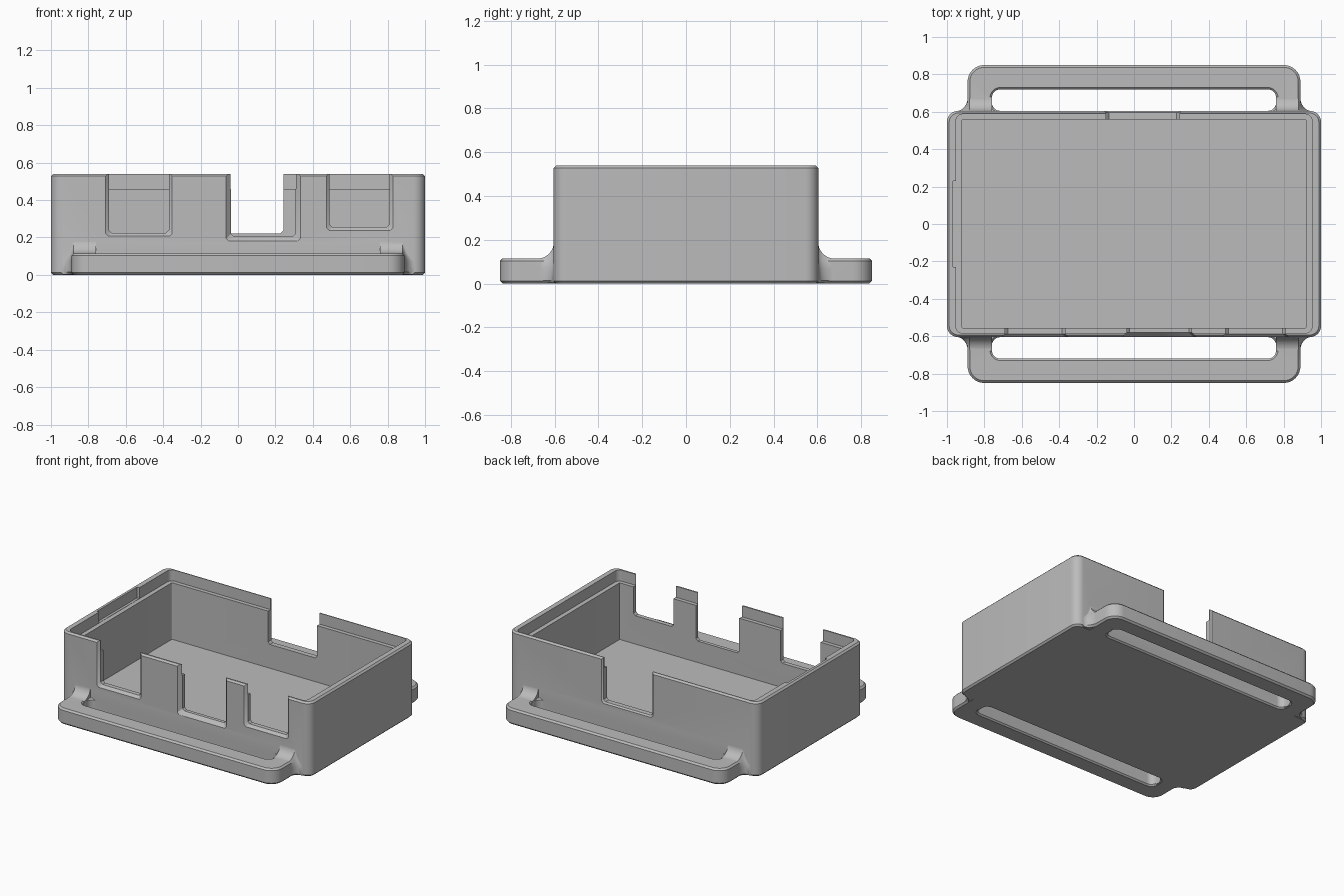
import bpy, bmesh, math

if "Cube" in bpy.data.objects:
    bpy.data.objects.remove(bpy.data.objects["Cube"])

grey = bpy.data.materials.new("plain grey")
grey.diffuse_color = (0.5, 0.5, 0.5, 1)
grey.use_nodes = True
grey.node_tree.nodes["Principled BSDF"].inputs["Base Color"].default_value = grey.diffuse_color


def loft(name, rings):
    """Closed solid through rings that share one point count."""
    bm = bmesh.new()
    rows = [[bm.verts.new(p) for p in ring] for ring in rings]
    n = len(rows[0])
    for a, b in zip(rows, rows[1:]):
        for i in range(n):
            j = (i + 1) % n
            bm.faces.new((a[i], a[j], b[j], b[i]))
    bm.faces.new(rows[0][::-1])
    bm.faces.new(rows[-1])
    bmesh.ops.recalc_face_normals(bm, faces=bm.faces[:])
    mesh = bpy.data.meshes.new(name)
    bm.to_mesh(mesh)
    bm.free()
    mesh.materials.append(grey)
    ob = bpy.data.objects.new(name, mesh)
    bpy.context.collection.objects.link(ob)
    return ob


def rounded_block(name, x0, x1, y0, y1, r, levels):
    """Rounded rectangle stacked over (inset, z) levels."""
    rings = []
    for inset, z in levels:
        rad = max(r - inset, 0.004)
        ring = []
        for k, (x, sx, y, sy) in enumerate(((x1, -1, y1, -1), (x0, 1, y1, -1),
                                            (x0, 1, y0, 1), (x1, -1, y0, 1))):
            cx, cy = x + sx * (inset + rad), y + sy * (inset + rad)
            for i in range(9):
                a = math.pi / 2 * (k + i / 8)
                ring.append((cx + rad * math.cos(a), cy + rad * math.sin(a), z))
        rings.append(ring)
    return loft(name, rings)


def combine(target, tool, operation):
    mod = target.modifiers.new("combine", 'BOOLEAN')
    mod.operation = operation
    mod.solver = 'EXACT'
    mod.object = tool
    bpy.context.view_layer.objects.active = target
    bpy.ops.object.modifier_apply(modifier=mod.name)
    bpy.data.objects.remove(tool, do_unlink=True)


def strap_fillet(sx, sy):
    """Curved web that blends a strap end into the case wall."""
    rings = [[]]
    r = 0.075
    for i in range(9):
        d = r * (1 - math.cos(math.pi / 2 * i / 8))
        f = r - math.sqrt(max(r * r - (r - d) ** 2, 0))
        s = 0.8 * f
        section = [(0.76, 0.003), (0.875 + s, 0.003), (0.889 + s, 0.015),
                   (0.889 + s, 0.07), (0.889 + 0.25 * s, 0.1 + 0.25 * f),
                   (0.879, 0.114 + f), (0.76, 0.114 + f)]
        rings.append([(sx * x, sy * (0.604 + d), z) for x, z in section])
    # root buried in the wall
    rings[0] = [(x, sy * 0.57, z) for x, y, z in rings[1]]
    return loft("strap_fillet", rings)


def port_cutter(x0, x1, z0, side, flare):
    """Open-topped notch whose outer rim is chamfered."""
    wall = 0.605
    c = 0.015
    rings = []
    for y, g in ((0.45, 0), (wall - flare, 0), (wall + 0.03, flare + 0.03)):
        a, b, z = x0 - g, x1 + g, z0 - g
        rings.append([(x, side * y, h) for x, h in (
            (a, 0.7), (a, z + c), (a + c, z), (b - c, z), (b, z + c), (b, 0.7))])
    return loft("port_cutter", rings)


# strap plate with a slot along each long side
case = rounded_block("enclosure_base", -0.89, 0.89, -0.85, 0.85, 0.09,
                     [(0.012, 0), (0, 0.012), (0, 0.103), (0.012, 0.115)])
for y0, y1 in ((0.605, 0.72), (-0.72, -0.605)):
    slot = rounded_block("slot_cutter", -0.76, 0.76, y0, y1, 0.045,
                         [(-0.02, -0.01), (0, 0.01), (0, 0.105), (-0.02, 0.125)])
    combine(case, slot, 'DIFFERENCE')

# case body
body = rounded_block("body", -1, 1, -0.605, 0.605, 0.06,
                     [(0.012, 0), (0, 0.012), (0, 0.528), (0.012, 0.54)])
combine(case, body, 'UNION')

# webs at the four strap ends
for sx in (-1, 1):
    for sy in (-1, 1):
        combine(case, strap_fillet(sx, sy), 'UNION')

# cavity and the lid ledge above it
combine(case, rounded_block("cavity", -0.92, 0.92, -0.555, 0.558, 0.006,
                            [(0, 0.05), (0, 0.7)]), 'DIFFERENCE')
combine(case, rounded_block("lid_ledge", -0.952, 0.952, -0.583, 0.587, 0.035,
                            [(0, 0.46), (0, 0.7)]), 'DIFFERENCE')

# latch recess in the left lip
combine(case, rounded_block("latch_recess", -0.97, -0.93, -0.23, 0.23, 0.004,
                            [(0, 0.462), (0, 0.7)]), 'DIFFERENCE')

# three front ports and one back port
for x0, x1, z0, side, flare in ((-0.69, -0.37, 0.225, -1, 0.018),
                                (-0.038, 0.308, 0.205, -1, 0.025),
                                (0.49, 0.81, 0.255, -1, 0.018),
                                (-0.15, 0.243, 0.222, 1, 0.01)):
    combine(case, port_cutter(x0, x1, z0, side, flare), 'DIFFERENCE')

# smooth the rounded corners, keep edges crisp
bpy.ops.object.select_all(action='DESELECT')
case.select_set(True)
bpy.context.view_layer.objects.active = case
bpy.ops.object.shade_smooth_by_angle(angle=math.radians(30))
